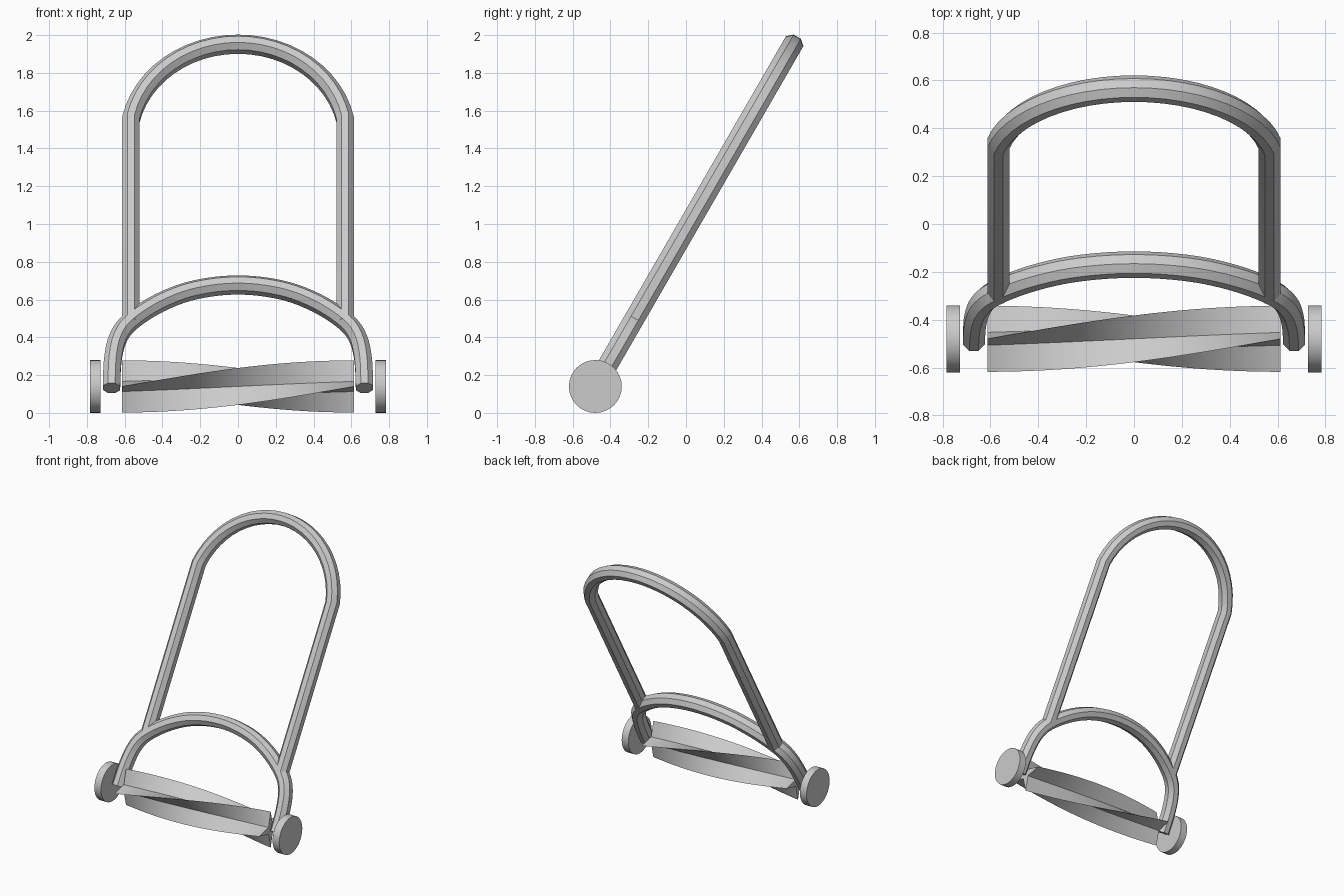
import bpy, bmesh, math
from mathutils import Vector

if "Cube" in bpy.data.objects:
    bpy.data.objects.remove(bpy.data.objects["Cube"])

AXLE_Y, AXLE_Z = -0.48, 0.14
TILT = math.radians(30)


def to_world(x, u, v):
    """Point in the tilted handle plane: u runs up the handle, v off its back."""
    s, c = math.sin(TILT), math.cos(TILT)
    return (x, AXLE_Y + u * s + v * c, AXLE_Z + u * c - v * s)


def loft(name, rings):
    """Join closed rings of points into a capped solid."""
    bm = bmesh.new()
    rows = [[bm.verts.new(p) for p in r] for r in rings]
    n = len(rows[0])
    for a, b in zip(rows, rows[1:]):
        for i in range(n):
            j = (i + 1) % n
            bm.faces.new((a[i], a[j], b[j], b[i]))
    bm.faces.new(rows[0])
    bm.faces.new(rows[-1][::-1])
    bmesh.ops.recalc_face_normals(bm, faces=bm.faces)
    me = bpy.data.meshes.new(name)
    bm.to_mesh(me)
    bm.free()
    ob = bpy.data.objects.new(name, me)
    bpy.context.collection.objects.link(ob)
    bpy.ops.object.select_all(action='DESELECT')
    ob.select_set(True)
    bpy.context.view_layer.objects.active = ob
    bpy.ops.object.shade_smooth_by_angle(angle=math.radians(20))
    return ob


# Eight-sided bar section (in-plane, off-plane)
A, B = 0.046, 0.053
K = math.tan(math.pi / 8)
SECTION = [(A, -B * K), (A, B * K), (A * K, B), (-A * K, B),
           (-A, B * K), (-A, -B * K), (-A * K, -B), (A * K, -B)]


def bar(name, path):
    """Sweep the bar section along a path lying in the handle plane."""
    pts = [Vector(p) for p in path]
    rings = []
    for i, p in enumerate(pts):
        before = (p - pts[max(i - 1, 0)]).normalized()
        after = (pts[min(i + 1, len(pts) - 1)] - p).normalized()
        t = (before + after).normalized()
        miter = 1 / max(t.dot(before), t.dot(after))
        nrm = Vector((t.y, -t.x)) * miter
        rings.append([to_world(p.x + nrm.x * a, p.y + nrm.y * a, b) for a, b in SECTION])
    return loft(name, rings)


def smooth_path(pts, steps=4):
    """Catmull-Rom curve through the points."""
    P = [Vector(p) for p in pts]
    P = [2 * P[0] - P[1]] + P + [2 * P[-1] - P[-2]]
    out = []
    for a, b, c, d in zip(P, P[1:], P[2:], P[3:]):
        for k in range(steps):
            t = k / steps
            out.append(0.5 * (2 * b + (c - a) * t + (2 * a - 5 * b + 4 * c - d) * t * t
                              + (3 * b - a - 3 * c + d) * t ** 3))
    return out + [P[-2]]


# Upper handle: two straight bars joined by an arc
half, top, rise = 0.567, 2.092, 0.46
R = (half ** 2 + rise ** 2) / (2 * rise)
end = math.asin(half / R)
arc = [(R * math.sin(end * k / 12), top - R + R * math.cos(end * k / 12)) for k in range(-12, 13)]
bar("handle", [(-half, 0.385)] + arc + [(half, 0.385)])

# Lower yoke: flattened arch reaching down to the axle
side = [(0.67, -0.01), (0.663, 0.16), (0.637, 0.29), (0.578, 0.387),
        (0.45, 0.49), (0.30, 0.567), (0.15, 0.607)]
mirrored = [(-x, u) for x, u in side]
bar("yoke", smooth_path(mirrored + [(0, 0.62)] + side[::-1]))

# Cutting reel: four-pointed star twisted a quarter turn along x
rings = []
for k in range(33):
    f = k / 32
    ring = []
    for i in range(8):
        r = 0.138 if i % 2 == 0 else 0.038
        t = (f + i / 2) * math.pi / 2
        ring.append((-0.613 + 1.226 * f, AXLE_Y - r * math.cos(t), AXLE_Z + r * math.sin(t)))
    rings.append(ring)
loft("cutting_reel", rings)

# Wheels
for label, x0, x1 in (("left", -0.783, -0.727), ("right", 0.727, 0.783)):
    loft("wheel_" + label, [[(x, AXLE_Y + 0.14 * math.cos(a), AXLE_Z + 0.14 * math.sin(a))
                            for a in (math.tau * i / 32 for i in range(32))] for x in (x0, x1)])
